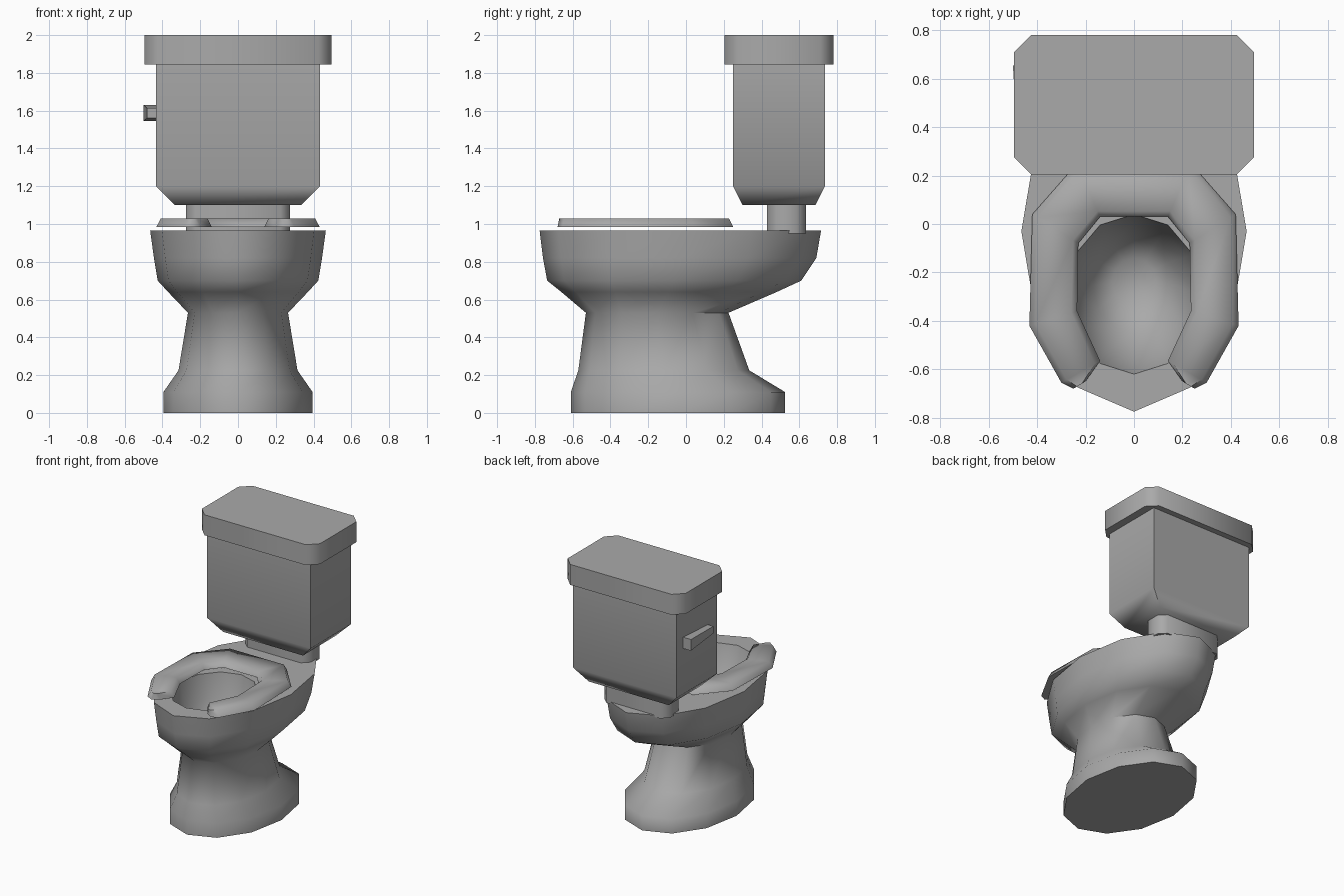
import bpy, bmesh, math

if "Cube" in bpy.data.objects:
    bpy.data.objects.remove(bpy.data.objects["Cube"])

mat = bpy.data.materials.new("porcelain grey")
mat.diffuse_color = (0.4, 0.4, 0.4, 1)
mat.use_nodes = True
mat.node_tree.nodes["Principled BSDF"].inputs["Base Color"].default_value = mat.diffuse_color


def loft(name, rings):
    """Skin a list of equal-length closed rings and cap both ends."""
    bm = bmesh.new()
    vs = [[bm.verts.new(p) for p in r] for r in rings]
    n = len(vs[0])
    for a, b in zip(vs, vs[1:]):
        for i in range(n):
            j = (i + 1) % n
            bm.faces.new((a[i], a[j], b[j], b[i]))
    bm.faces.new(vs[0][::-1])
    bm.faces.new(vs[-1])
    bmesh.ops.recalc_face_normals(bm, faces=bm.faces)
    me = bpy.data.meshes.new(name)
    bm.to_mesh(me)
    bm.free()
    me.materials.append(mat)
    me.shade_smooth()
    me.set_sharp_from_angle(angle=math.radians(67))
    ob = bpy.data.objects.new(name, me)
    bpy.context.collection.objects.link(ob)
    return ob


def oval(z, hx, y0, y1, n=12):
    cy, hy = (y0 + y1) / 2, (y1 - y0) / 2
    return [(hx * math.cos(2 * math.pi * i / n),
             cy + hy * math.sin(2 * math.pi * i / n), z) for i in range(n)]


def rect(z, hx, y0, y1, c=0.0):
    """Rectangle at height z, with corners cut by c when c > 0."""
    if c == 0:
        return [(-hx, y0, z), (hx, y0, z), (hx, y1, z), (-hx, y1, z)]
    return [(-hx + c, y0, z), (hx - c, y0, z), (hx, y0 + c, z), (hx, y1 - c, z),
            (hx - c, y1, z), (-hx + c, y1, z), (-hx, y1 - c, z), (-hx, y0 + c, z)]


# Pedestal, bowl, rim and hollow interior in one skin
bowl_rings = [
    (0.00, 0.395, -0.61, 0.525), (0.11, 0.395, -0.61, 0.525),
    (0.225, 0.315, -0.57, 0.335), (0.53, 0.265, -0.53, 0.225),
    (0.64, 0.37, -0.66, 0.48), (0.70, 0.425, -0.735, 0.61),
    (0.82, 0.445, -0.757, 0.69), (0.965, 0.465, -0.775, 0.715),
    (0.965, 0.28, -0.62, 0.04), (0.78, 0.25, -0.57, 0.01),
    (0.62, 0.17, -0.45, -0.06), (0.55, 0.09, -0.34, -0.14),
]
loft("bowl", [oval(*r) for r in bowl_rings])

# Open-front seat: outer/inner outline pairs for one half, mirrored
half = [((0.235, 0.25), (0.14, 0.03)), ((0.42, 0.04), (0.23, -0.08)),
        ((0.432, -0.42), (0.235, -0.36)), ((0.30, -0.655), (0.14, -0.565)),
        ((0.25, -0.68), (0.20, -0.65))]
pairs = [((-o[0], o[1]), (-i[0], i[1])) for o, i in reversed(half)] + half
sections = []
for o, i in pairs:
    dx, dy = i[0] - o[0], i[1] - o[1]
    k = min(0.025 / math.hypot(dx, dy), 0.3)
    sections.append([(o[0], o[1], 0.985),
                     (o[0] + dx * k, o[1] + dy * k, 1.03),
                     (i[0] - dx * k, i[1] - dy * k, 1.03),
                     (i[0], i[1], 0.985)])
loft("seat", sections)

# Neck joining bowl and tank
loft("neck", [rect(0.95, 0.275, 0.43, 0.635, 0.05),
              rect(1.12, 0.275, 0.43, 0.635, 0.05)])

# Tank with tapered bottom
loft("tank", [rect(1.10, 0.335, 0.30, 0.685), rect(1.20, 0.435, 0.25, 0.735),
              rect(1.85, 0.435, 0.25, 0.735)])

# Tank lid with cut corners
loft("tank_lid", [rect(1.845, 0.495, 0.205, 0.78, 0.07),
                  rect(2.0, 0.495, 0.205, 0.78, 0.07)])

# Flush lever on the left side, flaring towards the back
loft("flush_lever", [
    [(-0.43, y, z0), (x, y, z0), (x, y, z1), (-0.43, y, z1)]
    for y, x, z0, z1 in ((0.36, -0.482, 1.56, 1.613), (0.655, -0.5, 1.545, 1.63))])
